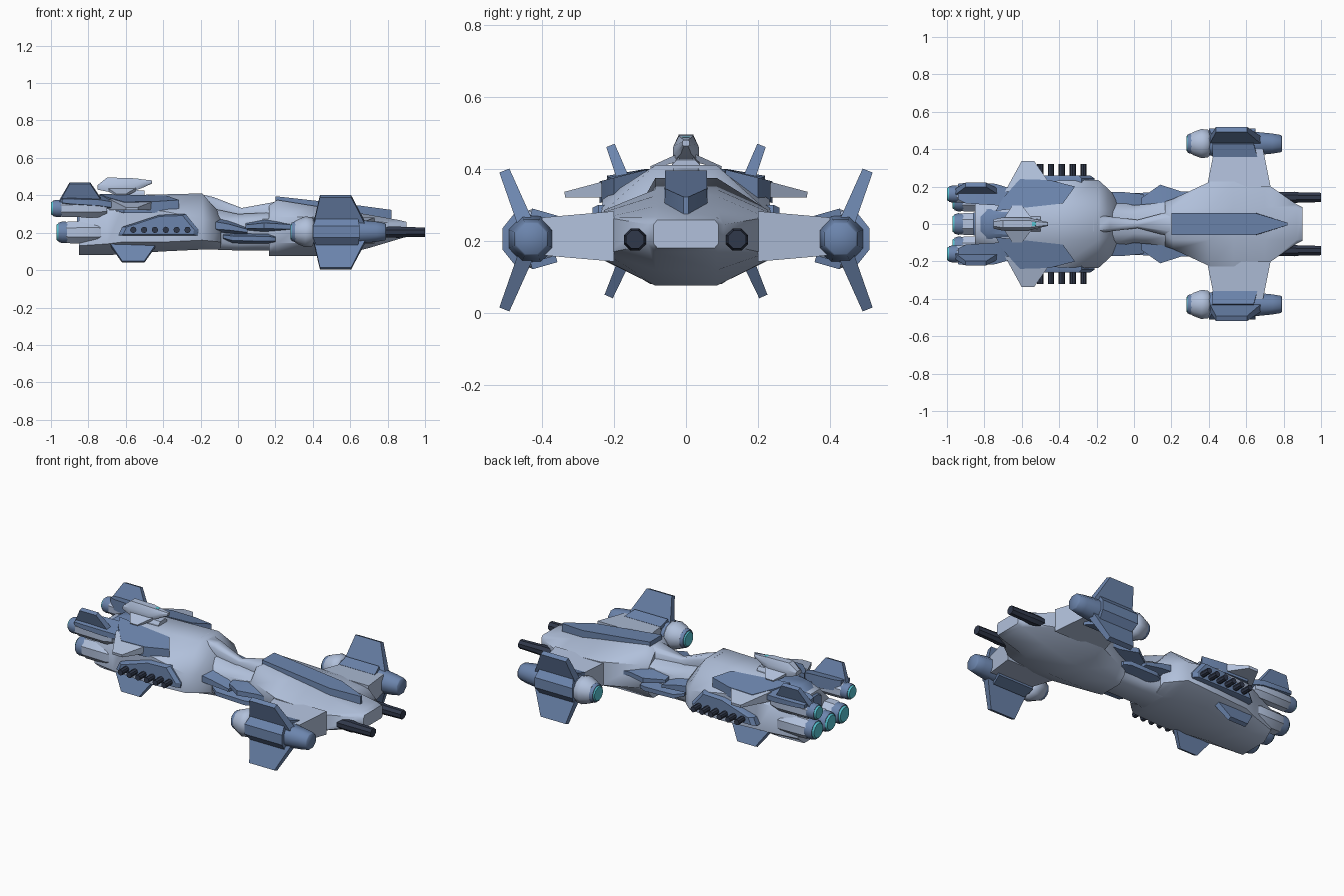
import bpy, bmesh, math

def material(name, c):
    m = bpy.data.materials.new(name)
    m.diffuse_color = (*c, 1)
    return m

LIGHT = material("pale_hull", (0.44, 0.53, 0.71))
BLUE = material("blue_plate", (0.15, 0.235, 0.42))
DARK = material("dark_metal", (0.03, 0.04, 0.07))
GLOW = material("engine_glow", (0.1, 0.58, 0.68))

def loft(name, rings, mat, mirror=False):
    """Skin equal-length rings of points, capped at both ends."""
    for side in ((1, -1) if mirror else (1,)):
        bm = bmesh.new()
        vs = [[bm.verts.new((x, y * side, z)) for x, y, z in r] for r in rings]
        n = len(rings[0])
        for a, b in zip(vs, vs[1:]):
            for i in range(n):
                j = (i + 1) % n
                bm.faces.new((a[i], a[j], b[j], b[i]))
        bm.faces.new(vs[0])
        bm.faces.new(vs[-1])
        bmesh.ops.recalc_face_normals(bm, faces=bm.faces)
        me = bpy.data.meshes.new(name)
        bm.to_mesh(me)
        bm.free()
        me.materials.append(mat)
        ob = bpy.data.objects.new(name + ("" if not mirror else "_left" if side > 0 else "_right"), me)
        bpy.context.collection.objects.link(ob)

def hull(name, secs, mat=LIGHT):
    """Eight-sided body: x, top half width, side half width, bottom half width, four heights."""
    loft(name, [[(x, wt, zt), (x, w, z2), (x, w, z1), (x, wb, zb),
                 (x, -wb, zb), (x, -w, z1), (x, -w, z2), (x, -wt, zt)]
                for x, wt, w, wb, zb, z1, z2, zt in secs], mat)

def lathe(name, prof, y, z, mat, sides=8, mirror=True):
    """Turned part along x from (x, radius) pairs."""
    ang = [math.tau * (i + 0.5) / sides for i in range(sides)]
    loft(name, [[(x, y + r * math.cos(a), z + r * math.sin(a)) for a in ang] for x, r in prof], mat, mirror)

def slab(name, root, tip, mat):
    """Tapered fin: root and tip are (y, z, x rear, x front, thickness)."""
    dy, dz = tip[0] - root[0], tip[1] - root[1]
    l = math.hypot(dy, dz)
    ny, nz = -dz / l, dy / l
    loft(name, [[(x0, y + ny * t / 2, z + nz * t / 2), (x1, y + ny * t / 2, z + nz * t / 2),
                 (x1, y - ny * t / 2, z - nz * t / 2), (x0, y - ny * t / 2, z - nz * t / 2)]
                for y, z, x0, x1, t in (root, tip)], mat, True)

def pod(name, secs):
    """Blue side fairing: x, inner y, outer y, bottom z, top z."""
    loft(name, [[(x, a, b0), (x, b, b0 + (t - b0) * .3), (x, b, b0 + (t - b0) * .7), (x, a, t)]
                for x, a, b, b0, t in secs], BLUE, True)

# main hulls and neck
hull("rear_hull", [
    (-.85, .06, .15, .09, .08, .13, .26, .35),
    (-.70, .085, .19, .10, .08, .14, .30, .385),
    (-.62, .085, .215, .10, .085, .15, .32, .40),
    (-.40, .085, .232, .10, .10, .15, .315, .405),
    (-.19, .085, .235, .10, .11, .16, .275, .41),
    (-.14, .07, .19, .09, .11, .155, .265, .35),
    (-.09, .05, .14, .08, .11, .15, .25, .30)])
hull("neck", [
    (-.14, .06, .13, .08, .11, .15, .26, .33),
    (0, .05, .10, .07, .105, .14, .26, .30),
    (.22, .06, .12, .07, .105, .15, .28, .31)])
hull("front_hull", [
    (.165, .06, .12, .075, .075, .12, .27, .345),
    (.21, .085, .135, .085, .075, .145, .285, .375),
    (.41, .085, .228, .085, .075, .145, .285, .343),
    (.53, .085, .228, .085, .075, .147, .28, .325),
    (.70, .085, .222, .085, .118, .165, .265, .296),
    (.87, .085, .105, .085, .169, .19, .245, .266),
    (.90, .08, .09, .08, .18, .192, .245, .258)])
hull("neck_spine", [
    (-.22, .04, .05, .05, .33, .36, .39, .41),
    (-.13, .025, .04, .04, .28, .33, .37, .39),
    (.02, .012, .022, .022, .27, .29, .32, .332),
    (.20, .04, .07, .07, .27, .29, .345, .365)])

# long roof plate with pointed nose
loft("roof_plate", [[(.2, y, .395 - d), (.65, y, .345 - d), (.82, y * .12, .322 - d * 1.1)]
                    + [(.82, -y * .12, .322 - d * 1.1), (.65, -y, .345 - d), (.2, -y, .395 - d)]
                    for y, d in ((.058, 0), (.06, .05))], BLUE)

# neck fairings
pod("neck_lower_pod", [(-.08, .08, .13, .16, .20), (-.03, .08, .165, .14, .20),
                       (.16, .08, .17, .135, .20), (.2, .08, .15, .14, .19)])
pod("neck_upper_pod", [(.04, .08, .14, .21, .255), (.14, .08, .21, .20, .275),
                       (.25, .08, .175, .20, .265), (.42, .08, .17, .21, .25)])
pod("neck_rear_pod", [(-.13, .08, .17, .19, .29), (-.05, .08, .17, .19, .27), (.05, .08, .16, .19, .23)])

# forward guns
lathe("nose_gun", [(.7, .03), (.80, .031), (.86, .033), (.88, .03), (1, .027)], .142, .203, DARK)

# side nacelles, pylons and fins
slab("pylon", (.2, .212, .39, .73, .14), (.40, .212, .43, .69, .105), LIGHT)
lathe("nacelle_body", [(.38, .06), (.42, .072), (.63, .07), (.74, .058), (.785, .05), (.79, .045)],
      .43, .205, BLUE)
lathe("nacelle_collar", [(.305, .057), (.32, .066), (.36, .082), (.395, .078), (.41, .06)], .43, .205, LIGHT, 10)
lathe("nacelle_nozzle", [(.287, .05), (.30, .056), (.33, .058)], .43, .205, BLUE, 12)
lathe("nacelle_glow", [(.28, .04), (.292, .049)], .43, .205, GLOW, 12)
loft("nacelle_armor", [[(x0, y, z), (x1, y, z), (x1, y - .03, z), (x0, y - .03, z)] for x0, x1, y, z in
     ((.42, .64, .47, .125), (.40, .65, .51, .175), (.40, .65, .51, .235), (.42, .64, .47, .285))], BLUE, True)
for tag, s in (("upper", 1), ("lower", -1)):
    slab("nacelle_fin_" + tag, (.44, .202 + s * .03, .40, .69, .045),
         (.505, .202 + s * .193, .438, .605, .03), BLUE)
    slab("nacelle_inner_armor_" + tag, (.36, .205 + s * .055, .42, .66, .02),
         (.43, .205 + s * .075, .42, .64, .02), BLUE)

# rear engines
def engine(name, y, z, back, front, r, mirror):
    lathe(name + "_body", [(back + .05, r * .9), (back + .06, r), (front - .05, r * 1.05), (front, r * .8)],
          y, z, LIGHT, 8, mirror)
    lathe(name + "_nozzle", [(back + .01, r * .85), (back + .03, r * .95), (back + .08, r * .9)],
          y, z, BLUE, 12, mirror)
    lathe(name + "_glow", [(back, r * .68), (back + .014, r * .84)], y, z, GLOW, 12, mirror)

engine("upper_engine", .16, .33, -1.0, -.70, .05, True)
engine("lower_engine", .125, .202, -.97, -.70, .063, True)
engine("center_engine", 0, .202, -.97, -.70, .063, False)
pod("upper_engine_cowl", [(-.94, .13, .215, .345, .395), (-.90, .11, .22, .335, .40),
                          (-.74, .10, .215, .32, .40), (-.66, .09, .19, .31, .385)])
hull("engine_deck", [(-.86, .03, .06, .06, .25, .27, .31, .33),
                     (-.78, .05, .08, .08, .25, .27, .365, .385),
                     (-.62, .06, .085, .08, .25, .27, .38, .405)], BLUE)

# rear fins and side winglets
slab("rear_upper_fin", (.17, .36, -.96, -.72, .035), (.21, .465, -.90, -.79, .025), BLUE)
slab("rear_lower_fin", (.165, .16, -.70, -.42, .035), (.215, .045, -.62, -.50, .025), BLUE)
slab("winglet", (.17, .35, -.69, -.42, .06), (.337, .328, -.60, -.535, .016), LIGHT)

# sloped shoulder armor
SHOULDER = [(-.74, .07), (-.70, .14), (-.61, .24), (-.45, .235), (-.315, .20), (-.38, .11)]
loft("shoulder_plate", [[(x, y, .425 - y * .25 - d) for x, y in SHOULDER] for d in (0, .06)], BLUE, True)

# broadside panel with six barrels
PANEL = [(-.64, .185), (-.62, .23), (-.42, .295), (-.28, .30), (-.21, .215), (-.215, .185)]
loft("broadside_panel", [[(-.42 + (x + .42) * k, y, .23 + (z - .23) * k) for x, z in PANEL]
                         for y, k in ((.19, 1), (.243, 1), (.26, .88))], BLUE, True)
for i in range(6):
    x = -.56 + .058 * i
    loft("side_barrel_%d" % (i + 1),
         [[(x + .017 * math.cos(a), y, .215 + .017 * math.sin(a))
           for a in (math.tau * k / 8 for k in range(8))] for y in (.23, .32)], DARK, True)

# small docked craft on the deck
hull("docked_craft", [
    (-.75, .012, .025, .02, .43, .435, .45, .455),
    (-.70, .02, .036, .036, .42, .435, .46, .495),
    (-.57, .02, .036, .036, .42, .435, .46, .492),
    (-.51, .012, .022, .015, .44, .45, .47, .485),
    (-.46, .006, .01, .006, .463, .467, .476, .48)])
slab("craft_wing", (.02, .432, -.70, -.54, .02), (.098, .402, -.65, -.60, .01), LIGHT)
hull("docking_mount", [(-.66, .03, .04, .04, .37, .38, .41, .435),
                       (-.50, .025, .04, .04, .37, .38, .41, .425)])
hull("craft_window", [(-.56, .012, .016, .012, .46, .468, .48, .49),
                      (-.525, .009, .013, .009, .465, .47, .482, .488)], GLOW)

# soft shading: rounder on the big hulls and nacelles, crisp on plates
SOFT = ("rear_hull", "front_hull", "neck", "neck_spine", "nacelle_body", "nacelle_collar")
for angle, soft in ((52, True), (30, False)):
    bpy.ops.object.select_all(action='DESELECT')
    for ob in bpy.data.objects:
        if (ob.name.replace("_left", "").replace("_right", "") in SOFT) == soft:
            ob.select_set(True)
            bpy.context.view_layer.objects.active = ob
    bpy.ops.object.shade_smooth_by_angle(angle=math.radians(angle))
